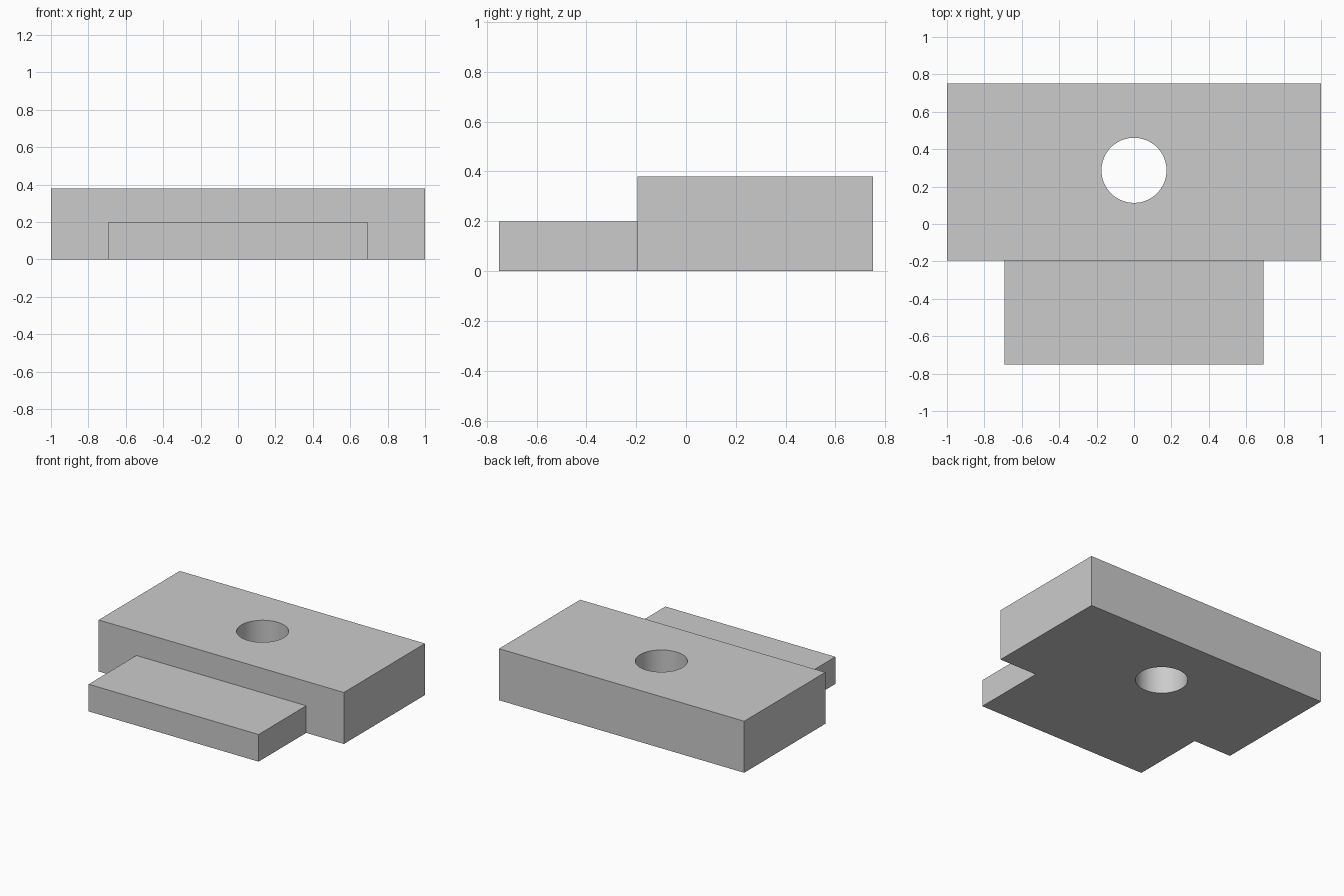
import bpy
import math

cube = bpy.data.objects.get("Cube")
if cube:
    bpy.data.objects.remove(cube, do_unlink=True)

metal = bpy.data.materials.new("plain_grey")
metal.use_nodes = True
GREY = (0.6, 0.6, 0.6, 1)
metal.diffuse_color = GREY
metal.node_tree.nodes["Principled BSDF"].inputs["Base Color"].default_value = GREY


def box(name, x, y, z):
    """Box spanning the given (low, high) pairs."""
    spans = (x, y, z)
    bpy.ops.mesh.primitive_cube_add(size=1, location=[(a + b) / 2 for a, b in spans])
    ob = bpy.context.object
    ob.name = ob.data.name = name
    ob.scale = [b - a for a, b in spans]
    bpy.ops.object.transform_apply(location=True, rotation=False, scale=True)
    ob.data.materials.append(metal)
    return ob


def combine(body, other, operation):
    """Apply a boolean to the body and drop the other part."""
    mod = body.modifiers.new(operation.title(), 'BOOLEAN')
    mod.operation = operation
    mod.solver = 'EXACT'
    mod.object = other
    bpy.context.view_layer.objects.active = body
    bpy.ops.object.modifier_apply(modifier=mod.name)
    bpy.data.objects.remove(other, do_unlink=True)


# Thick rear block with a lower, narrower tongue at the front
body = box("stepped_block", (-1, 1), (-0.195, 0.75), (0, 0.38))
tongue = box("front_tongue", (-0.693, 0.693), (-0.75, 0), (0, 0.2))
combine(body, tongue, 'UNION')

# Round hole drilled straight through the block
bpy.ops.mesh.primitive_cylinder_add(vertices=64, radius=0.174, depth=1,
                                    location=(0, 0.287, 0.2))
drill = bpy.context.object
drill.name = "hole_drill"
drill.hide_render = True
drill.data.materials.append(metal)
combine(body, drill, 'DIFFERENCE')

# Smooth hole wall, sharp block edges
bpy.ops.object.select_all(action='DESELECT')
body.select_set(True)
bpy.context.view_layer.objects.active = body
bpy.ops.object.shade_smooth_by_angle(angle=math.radians(30))
